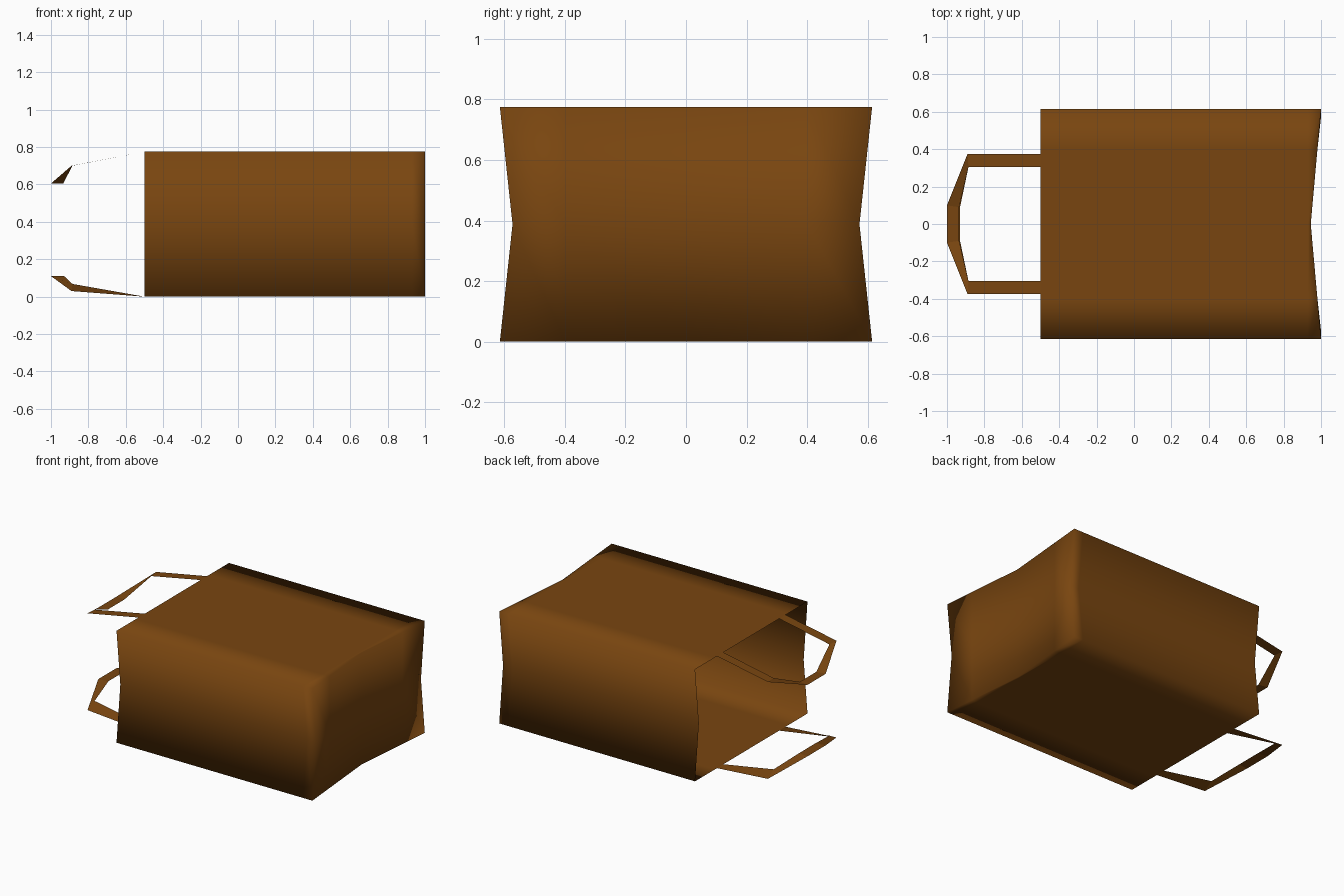
import bpy
import bmesh

cube = bpy.data.objects.get("Cube")
if cube:
    bpy.data.objects.remove(cube, do_unlink=True)

# Single brown paper colour
paper = bpy.data.materials.new("brown_paper")
paper.use_nodes = True
colour = (0.19, 0.06, 0.005, 1)
paper.diffuse_color = colour
bsdf = paper.node_tree.nodes["Principled BSDF"]
bsdf.inputs["Base Color"].default_value = colour
bsdf.inputs["Roughness"].default_value = 0.9

HALF_W, HEIGHT, MOUTH, BASE = 0.615, 0.775, -0.5, 1.0


def finish(bm, name, smooth):
    mesh = bpy.data.meshes.new(name)
    for f in bm.faces:
        f.smooth = smooth
    bm.to_mesh(mesh)
    bm.free()
    mesh.materials.append(paper)
    obj = bpy.data.objects.new(name, mesh)
    bpy.context.collection.objects.link(obj)
    return obj


# Bag: open box lying on its side, cut into loops and then creased
bm = bmesh.new()
bmesh.ops.create_cube(bm, size=1)
for v in bm.verts:
    v.co.x = BASE if v.co.x > 0 else MOUTH
    v.co.y *= 2 * HALF_W
    v.co.z = HEIGHT if v.co.z > 0 else 0
mouth = [f for f in bm.faces if f.normal.x < -0.9]
bmesh.ops.delete(bm, geom=mouth, context='FACES')
cuts = [((0.93, 0, 0), (1, 0, 0)), ((0, 0, HEIGHT / 2), (0, 0, 1))]
cuts += [((0, y, 0), (0, 1, 0)) for y in (-0.4, 0, 0.4)]
for point, normal in cuts:
    bmesh.ops.bisect_plane(bm, geom=bm.verts[:] + bm.edges[:] + bm.faces[:],
                           plane_co=point, plane_no=normal)
for v in bm.verts:
    # Base panel folds in along its centre line
    if v.co.x > BASE - 0.01:
        v.co.x -= 0.055 * (1 - abs(v.co.y) / HALF_W)
    # Gusset sides fold in at half height
    if abs(v.co.z - HEIGHT / 2) < 0.01 and abs(v.co.y) > HALF_W - 0.01:
        v.co.y *= 0.932
bmesh.ops.recalc_face_normals(bm, faces=bm.faces)
if sum(f.normal.z for f in bm.faces if f.calc_center_median().z > HEIGHT - 0.01) < 0:
    bmesh.ops.reverse_faces(bm, faces=bm.faces)
finish(bm, "bag_body", True)


# Handles: flat paper loops, each a strip between an outer and an inner edge
def handle(name, outer, inner):
    bm = bmesh.new()
    rails = []
    for half in (outer, inner):
        mirrored = [(x, -y, z) for x, y, z in reversed(half)]
        rails.append([bm.verts.new(p) for p in half + mirrored])
    for i in range(len(rails[0]) - 1):
        a, b = rails[0], rails[1]
        bm.faces.new((a[i], a[i + 1], b[i + 1], b[i]))
    finish(bm, name, False)


handle("top_handle",
       [(MOUTH, 0.375, HEIGHT), (-0.89, 0.375, 0.70), (-1, 0.1, 0.605)],
       [(MOUTH, 0.305, HEIGHT), (-0.885, 0.305, 0.70), (-0.935, 0.09, 0.605)])
handle("bottom_handle",
       [(MOUTH, 0.375, 0), (-0.89, 0.375, 0.03), (-1, 0.1, 0.11)],
       [(MOUTH, 0.305, 0), (-0.885, 0.305, 0.068), (-0.93, 0.09, 0.11)])
